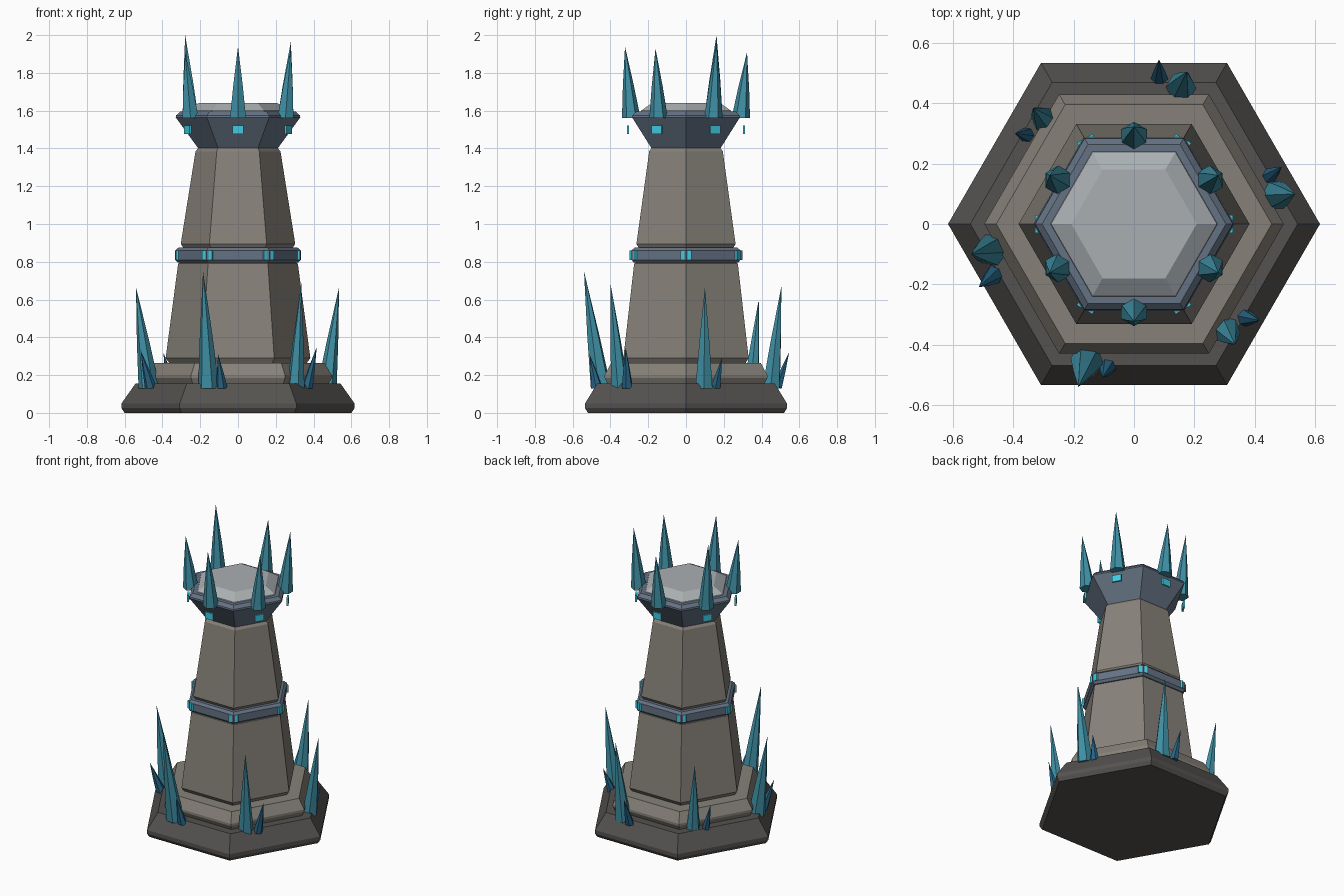
import bpy, bmesh, math
from mathutils import Vector, Matrix

if "Cube" in bpy.data.objects:
    bpy.data.objects.remove(bpy.data.objects["Cube"])


def material(name, rgb):
    m = bpy.data.materials.new(name)
    m.diffuse_color = (*rgb, 1)
    m.use_nodes = True
    m.node_tree.nodes["Principled BSDF"].inputs["Base Color"].default_value = m.diffuse_color
    return m


DARK = material("dark_stone", (0.09, 0.085, 0.08))
STONE = material("stone", (0.24, 0.22, 0.19))
METAL = material("blue_metal", (0.13, 0.17, 0.23))
PALE = material("pale_stone", (0.40, 0.43, 0.45))
TEAL = material("crystal", (0.05, 0.28, 0.38))
DEEP = material("deep_crystal", (0.02, 0.13, 0.24))
GLOW = material("glow", (0.05, 0.60, 0.75))


def finish(bm, name, mat):
    bmesh.ops.recalc_face_normals(bm, faces=bm.faces)
    me = bpy.data.meshes.new(name)
    bm.to_mesh(me)
    bm.free()
    me.materials.append(mat)
    ob = bpy.data.objects.new(name, me)
    bpy.context.collection.objects.link(ob)
    return ob


def hex_ring(bm, centre, r, turn=0.0):
    return [bm.verts.new(Vector(centre) + Vector((r * math.cos(turn + k * math.pi / 3),
                                                  r * math.sin(turn + k * math.pi / 3), 0)))
            for k in range(6)]


def bridge(bm, a, b):
    for k in range(6):
        j = (k + 1) % 6
        bm.faces.new((a[k], a[j], b[j], b[k]))


def hex_stack(name, profile, mat):
    """Closed six-sided solid from (radius, z) pairs."""
    bm = bmesh.new()
    rings = [hex_ring(bm, (0, 0, z), r) for r, z in profile]
    for a, b in zip(rings, rings[1:]):
        bridge(bm, a, b)
    bm.faces.new(rings[0])
    bm.faces.new(rings[-1])
    return finish(bm, name, mat)


def crystal(name, base, tip, r, mat, turn=0.5):
    """Leaning six-sided shard."""
    bm = bmesh.new()
    base, tip = Vector(base), Vector(tip)
    low = hex_ring(bm, base, r, turn)
    mid = hex_ring(bm, base.lerp(tip, 0.45), r * 0.6, turn)
    top = bm.verts.new(tip)
    bridge(bm, low, mid)
    for k in range(6):
        bm.faces.new((mid[k], mid[(k + 1) % 6], top))
    bm.faces.new(low)
    return finish(bm, name, mat)


def gem(name, angle, radius, z, size):
    bm = bmesh.new()
    mat = (Matrix.Rotation(angle, 4, 'Z') @ Matrix.Translation((radius, 0, z))
           @ Matrix.Diagonal((*size, 1)))
    bmesh.ops.create_cube(bm, size=1, matrix=mat)
    return finish(bm, name, GLOW)


# Tower body, bottom to top
hex_stack("plinth", [(0.60, 0), (0.617, 0.025), (0.617, 0.05), (0.543, 0.155)], DARK)
hex_stack("plinth_step", [(0.48, 0.155), (0.497, 0.185), (0.497, 0.20), (0.457, 0.265)], STONE)
hex_stack("lower_shaft", [(0.365, 0.265), (0.383, 0.29), (0.317, 0.79), (0.30, 0.80)], STONE)
hex_stack("belt", [(0.318, 0.795), (0.333, 0.81), (0.333, 0.86), (0.315, 0.875)], METAL)
hex_stack("upper_shaft", [(0.29, 0.875), (0.303, 0.895), (0.225, 1.385), (0.208, 1.405)], STONE)
hex_stack("capital", [(0.21, 1.40), (0.33, 1.565), (0.328, 1.575), (0.305, 1.595)], METAL)
hex_stack("roof_slab", [(0.279, 1.59), (0.275, 1.60), (0.208, 1.64)], PALE)

# Glowing gems on the belt corners and in front of the capital faces
for k in range(6):
    gem(f"belt_gem_{k}", k * math.pi / 3, 0.32, 0.835, (0.016, 0.06, 0.05))
    gem(f"capital_gem_{k}", math.radians(30 + 60 * k), 0.307, 1.498, (0.012, 0.06, 0.045))

# Crown of crystals, one above each face
for k, h in enumerate((1.965, 1.91, 2.0, 1.91, 1.94, 1.93)):
    a = math.radians(30 + 60 * k)
    c, s = math.cos(a), math.sin(a)
    crystal(f"crown_crystal_{k}", (0.29 * c, 0.29 * s, 1.56),
            (0.323 * c, 0.323 * s, h), 0.049, TEAL, math.pi / 6)

# Large shards around the plinth: base xy, tip xyz, radius
large = [((0.47, 0.095), (0.535, 0.10, 0.665), 0.052),
         ((0.155, 0.45), (0.175, 0.505, 0.67), 0.052),
         ((-0.295, 0.345), (-0.335, 0.385, 0.60), 0.045),
         ((-0.47, -0.085), (-0.54, -0.10, 0.665), 0.057),
         ((-0.155, -0.45), (-0.185, -0.54, 0.75), 0.057),
         ((0.305, -0.35), (0.335, -0.40, 0.685), 0.048)]
# Small shards beside them
small = [((0.445, 0.155), (0.49, 0.19, 0.29), 0.03),
         ((0.085, 0.48), (0.083, 0.546, 0.32), 0.03),
         ((-0.35, 0.295), (-0.395, 0.30, 0.32), 0.028),
         ((-0.46, -0.165), (-0.515, -0.21, 0.33), 0.033),
         ((-0.085, -0.47), (-0.105, -0.51, 0.31), 0.031),
         ((0.365, -0.31), (0.417, -0.32, 0.35), 0.031)]
for label, shards, mat in (("large_shard", large, TEAL), ("small_shard", small, DEEP)):
    for k, ((x, y), tip, r) in enumerate(shards):
        crystal(f"{label}_{k}", (x, y, 0.13), tip, r, mat, k)
